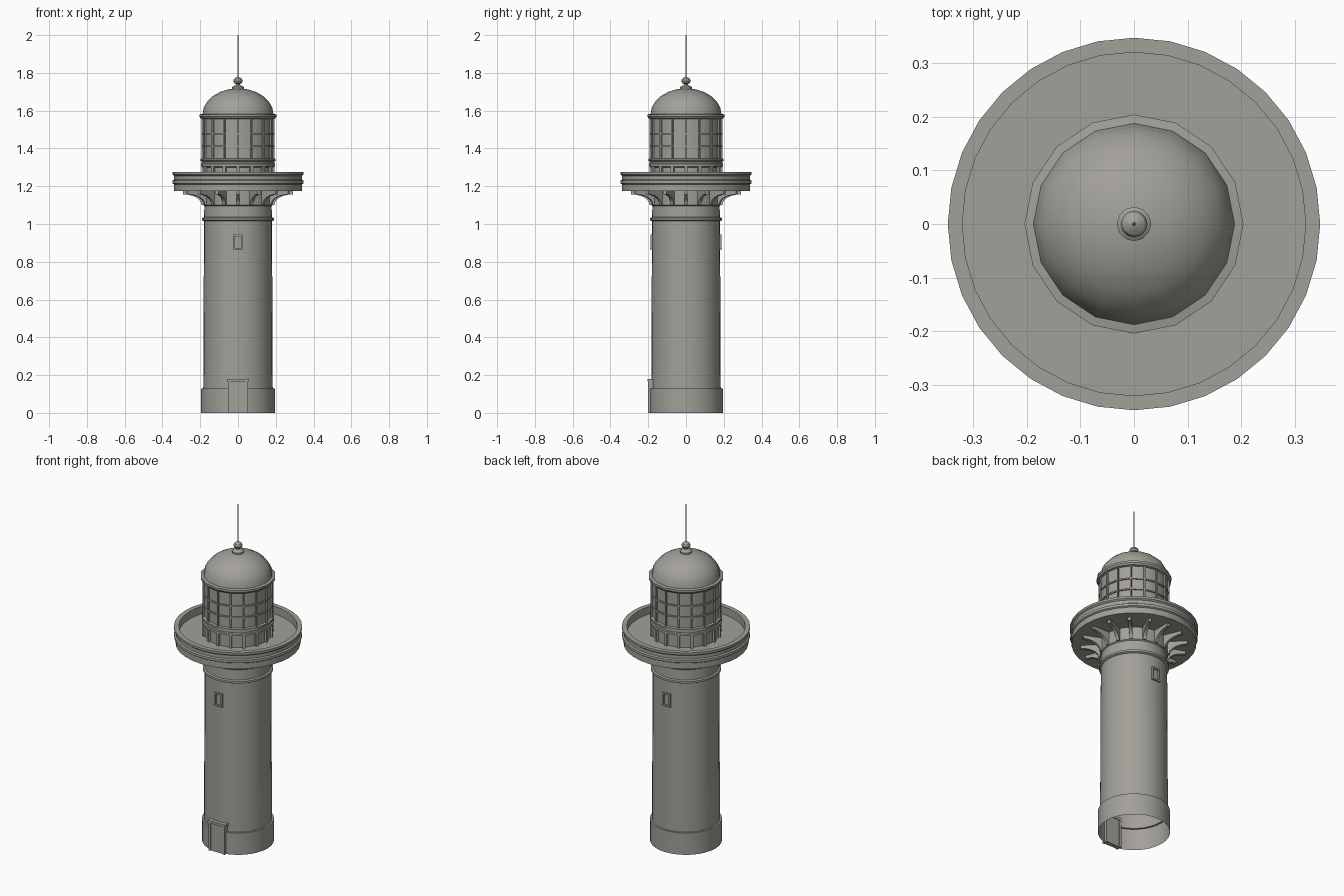
import bpy, bmesh, math
from mathutils import Matrix

if "Cube" in bpy.data.objects:
    bpy.data.objects.remove(bpy.data.objects["Cube"])

stone = bpy.data.materials.new("warm_grey_stone")
stone.diffuse_color = (0.36, 0.35, 0.315, 1)
stone.use_nodes = True
stone.node_tree.nodes["Principled BSDF"].inputs["Base Color"].default_value = stone.diffuse_color


def finish(name, bm):
    bmesh.ops.remove_doubles(bm, verts=bm.verts, dist=1e-5)
    bmesh.ops.recalc_face_normals(bm, faces=bm.faces)
    mesh = bpy.data.meshes.new(name)
    bm.to_mesh(mesh)
    bm.free()
    mesh.materials.append(stone)
    ob = bpy.data.objects.new(name, mesh)
    bpy.context.collection.objects.link(ob)
    bpy.ops.object.select_all(action='DESELECT')
    ob.select_set(True)
    bpy.context.view_layer.objects.active = ob
    bpy.ops.object.shade_smooth_by_angle(angle=math.radians(30))
    return ob


def lathe(name, profile, sides):
    """Revolve (radius, height) points around z."""
    bm = bmesh.new()
    vs = [bm.verts.new((r, 0, z)) for r, z in profile]
    es = [bm.edges.new(p) for p in zip(vs, vs[1:])]
    bmesh.ops.spin(bm, geom=vs + es, cent=(0, 0, 0), axis=(0, 0, 1),
                   angle=2 * math.pi, steps=sides, use_merge=True)
    return finish(name, bm)


def add_box(bm, x, y, z, turn=0.0):
    """Box from (min, max) ranges, turned about z."""
    size = [b - a for a, b in (x, y, z)]
    mid = [(a + b) / 2 for a, b in (x, y, z)]
    m = Matrix.Rotation(turn, 4, 'Z') @ Matrix.Translation(mid) @ Matrix.Diagonal((*size, 1))
    bmesh.ops.create_cube(bm, size=1, matrix=m)


def boxes(name, parts):
    bm = bmesh.new()
    for p in parts:
        add_box(bm, *p)
    return finish(name, bm)


STEP = math.pi / 8  # sixteen bays around the tower

# Tower shell, open underneath, with plinth and neck moulding
lathe("tower", [(.195, 0), (.195, .13), (.184, .13), (.180, 1.015), (.190, 1.02),
                (.190, 1.032), (.180, 1.036), (.178, 1.095), (.184, 1.10),
                (.184, 1.175)], 32)

# Gallery deck with moulded parapet
lathe("gallery", [(.17, 1.175), (.338, 1.175), (.338, 1.21), (.346, 1.215),
                  (.346, 1.23), (.338, 1.235), (.338, 1.255), (.347, 1.262),
                  (.347, 1.275), (.32, 1.275), (.32, 1.23), (.17, 1.23)], 32)

# Curved brackets under the gallery
bm = bmesh.new()
outline = [(.17, 1.175), (.29, 1.175), (.29, 1.157)]
for i in range(1, 7):
    a = i / 6 * math.pi / 2
    outline.append((.29 - .098 * math.sin(a), 1.100 + .057 * math.cos(a)))
outline.append((.17, 1.10))
for k in range(16):
    rot = Matrix.Rotation(k * STEP, 4, 'Z')
    face = bm.faces.new([bm.verts.new((r, -.009, z)) for r, z in outline])
    out = bmesh.ops.extrude_face_region(bm, geom=[face])
    top = [v for v in out['geom'] if isinstance(v, bmesh.types.BMVert)]
    bmesh.ops.translate(bm, verts=top, vec=(0, .018, 0))
    bmesh.ops.transform(bm, matrix=rot, verts=list(face.verts) + top)
finish("brackets", bm)

# Lantern room wall, sill and cornice
lathe("lantern_room", [(.183, 1.23), (.183, 1.30), (.197, 1.305), (.197, 1.318),
                       (.192, 1.322), (.192, 1.332), (.198, 1.335), (.198, 1.345),
                       (.185, 1.348), (.185, 1.555), (.197, 1.558), (.204, 1.568),
                       (.204, 1.58), (.187, 1.583)], 16)

# Glazing bars, horizontal and vertical, with short posts below the sill
for n, z in enumerate((1.412, 1.478)):
    lathe(f"glazing_ring_{n}", [(.18, z - .004), (.192, z - .004),
                                (.192, z + .004), (.18, z + .004)], 16)
boxes("glazing_bars", [((.178, .193), (-.004, .004), (1.345, 1.56), k * STEP)
                       for k in range(16)])
boxes("sill_posts", [((.175, .193), (-.008, .008), (1.23, 1.305), k * STEP)
                     for k in range(16)])

# Dome roof
dome = [(.188 * math.cos(i * math.pi / 12), 1.58 + .138 * math.sin(i * math.pi / 12))
        for i in range(6)]
lathe("dome", dome + [(0, 1.718)], 16)

# Finial and lightning rod
lathe("finial", [(.022, 1.705), (.032, 1.712), (.032, 1.724), (.022, 1.731),
                 (.011, 1.736), (.011, 1.742), (.021, 1.747), (.025, 1.757),
                 (.021, 1.768), (.010, 1.776), (0, 1.78)], 12)
lathe("lightning_rod", [(.0035, 1.77), (.0025, 2.0), (0, 2.0)], 8)

# Front door with jambs and lintel
boxes("door", [((-.042, .042), (-.197, -.172), (0, .165)),
               ((-.052, -.040), (-.202, -.168), (0, .165)),
               ((.040, .052), (-.202, -.168), (0, .165)),
               ((-.058, .058), (-.205, -.168), (.165, .18))])

# Framed windows front and back
for name, turn in (("front_window", 0), ("back_window", math.pi)):
    boxes(name, [((-.025, -.017), (-.188, -.168), (.868, .942), turn),
                 ((.017, .025), (-.188, -.168), (.868, .942), turn),
                 ((-.025, .025), (-.188, -.168), (.935, .945), turn),
                 ((-.027, .027), (-.190, -.168), (.865, .874), turn)])
